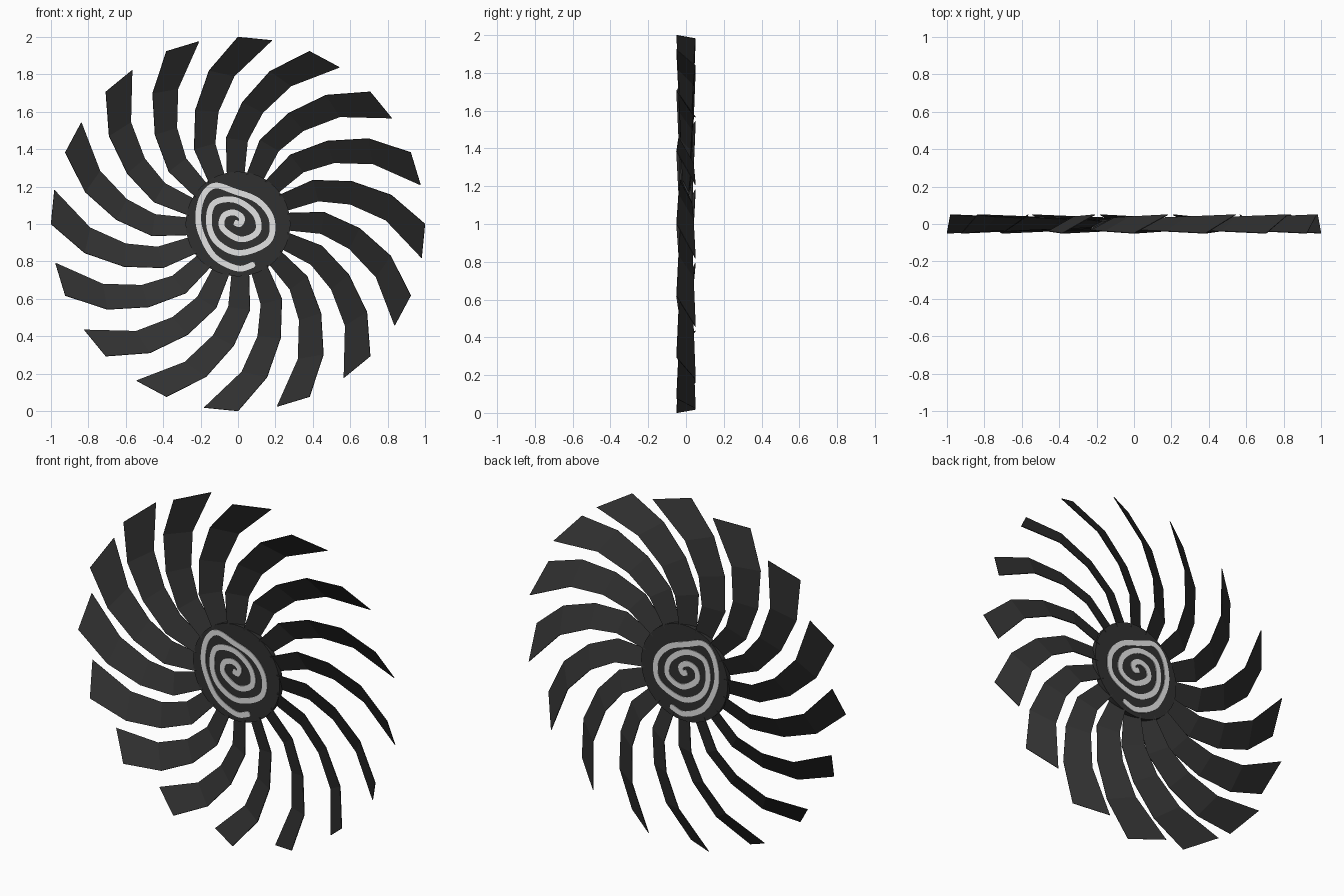
import bpy, bmesh, math
from mathutils import Vector

if "Cube" in bpy.data.objects:
    bpy.data.objects.remove(bpy.data.objects["Cube"])

CZ = 1.0  # height of the rotor axis


def material(name, rgb):
    m = bpy.data.materials.new(name)
    m.diffuse_color = (*rgb, 1)
    m.use_nodes = True
    m.node_tree.nodes["Principled BSDF"].inputs["Base Color"].default_value = m.diffuse_color
    return m


dark = material("charcoal", (0.03, 0.03, 0.03))
pale = material("pale grey", (0.76, 0.76, 0.76))


def strip(name, edge_a, edge_b, mat, thickness):
    """Sheet of quads between two edge lines, given a thickness."""
    n = len(edge_a)
    mesh = bpy.data.meshes.new(name)
    faces = [(i, i + 1, n + i + 1, n + i) for i in range(n - 1)]
    mesh.from_pydata([tuple(p) for p in edge_a + edge_b], [], faces)
    mesh.materials.append(mat)
    ob = bpy.data.objects.new(name, mesh)
    bpy.context.collection.objects.link(ob)
    mod = ob.modifiers.new("thickness", "SOLIDIFY")
    mod.thickness = thickness
    mod.offset = 0
    return ob


# Blades: swept, pitched sheets, front edge and rear edge from tip to root
front = [(0, -.05, 1.0), (-.155, -.039, .82), (-.228, -.033, .61),
         (-.235, -.027, .40), (-.155, -.016, .22)]
rear = [(.182, .05, .982), (-.02, .039, .79), (-.105, .033, .60),
        (-.122, .027, .43), (-.068, .014, .25)]
for k in range(16):
    blade = strip("blade_%02d" % (k + 1), front, rear, dark, 0.004)
    blade.location = (0, 0, CZ)
    blade.rotation_euler = (0, k * math.tau / 16, 0)

# Hub disc
bpy.ops.mesh.primitive_cylinder_add(vertices=64, radius=0.28, depth=0.03,
                                    location=(0, 0, CZ),
                                    rotation=(math.pi / 2, 0, 0))
hub = bpy.context.object
hub.name = "hub"
hub.data.materials.append(dark)
bpy.ops.object.shade_smooth_by_angle()

# Spiral line: hand-drawn path, outer end to centre (hundredths of a unit)
path = [(9, -21.5), (0, -23.8), (-12, -18), (-18.7, -7.5), (-21.3, 3),
        (-19, 14.5), (-12.5, 20.5), (-2, 17.5), (10.5, 12.5), (18, 2.5),
        (16, -9.5), (1, -15.5), (-11, -10), (-15.5, 0), (-13, 11),
        (-1.5, 12.8), (9, 5.5), (10.5, -4), (1.5, -8.2), (-8, -2.5),
        (-7.8, 4), (-2.5, 6.2), (2, 3.5), (1, 0), (-2, 1)]
pts = [Vector((x / 100, 0, z / 100)) for x, z in path]
pts = [2 * pts[0] - pts[1]] + pts + [2 * pts[-1] - pts[-2]]
line = []
for i in range(1, len(pts) - 2):
    p0, p1, p2, p3 = pts[i - 1:i + 3]
    for s in range(8):
        t = s / 8
        line.append(0.5 * (2 * p1 + (p2 - p0) * t
                           + (2 * p0 - 5 * p1 + 4 * p2 - p3) * t ** 2
                           + (3 * p1 - p0 - 3 * p2 + p3) * t ** 3))
line.append(pts[-2])
left, right = [], []
for i, p in enumerate(line):
    d = (line[min(i + 1, len(line) - 1)] - line[max(i - 1, 0)]).normalized()
    w = 0.010 if i in (0, len(line) - 1) else 0.0155
    side = Vector((-d.z, 0, d.x)) * w
    left.append(p + side)
    right.append(p - side)
spiral = strip("spiral_line", left, right, pale, 0.038)  # shows on both faces
spiral.location = (0, 0, CZ)
